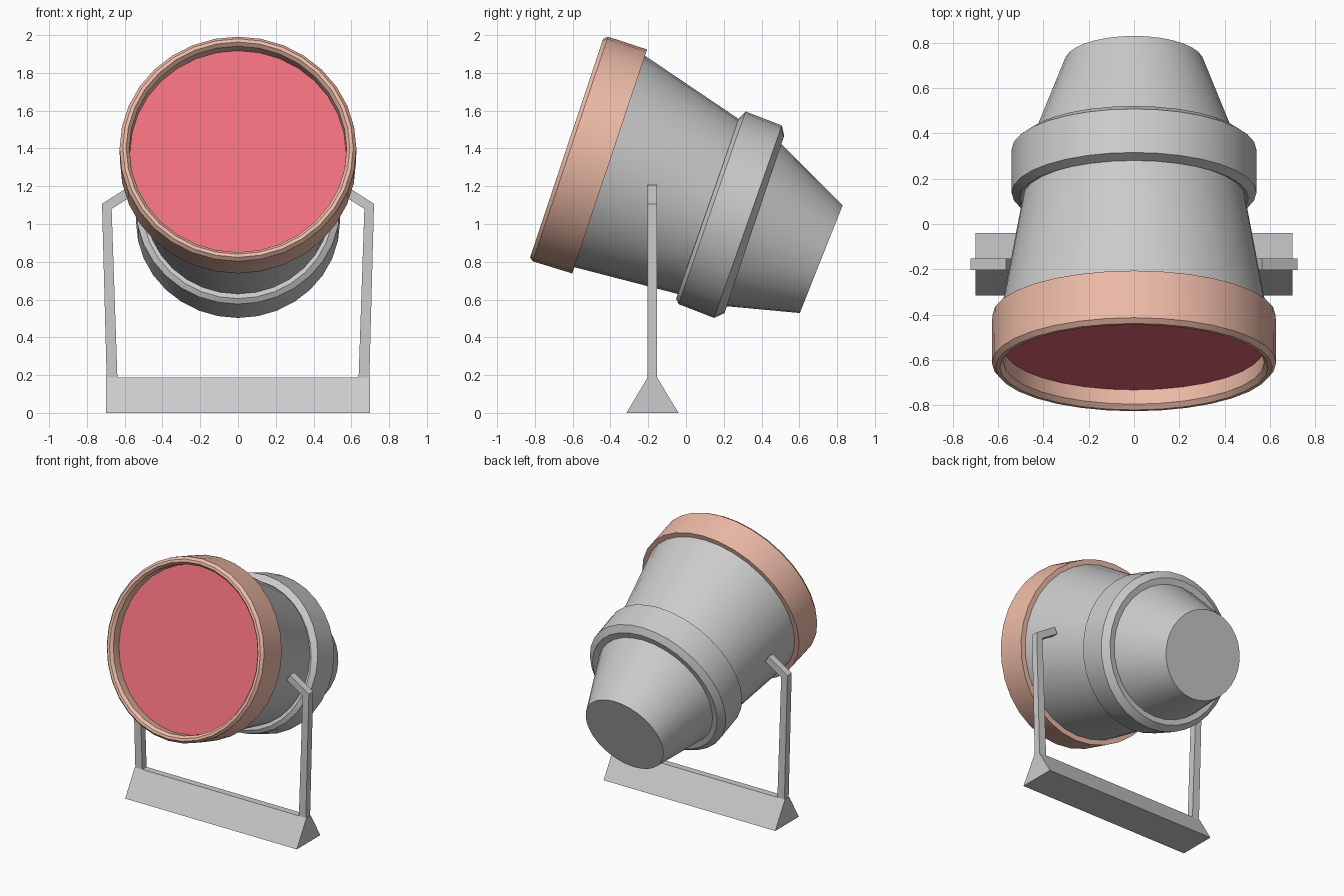
import bpy, bmesh
from math import sin, cos, pi, radians

if "Cube" in bpy.data.objects:
    bpy.data.objects.remove(bpy.data.objects["Cube"])

SIDES = 32


def material(name, color):
    m = bpy.data.materials.new(name)
    m.diffuse_color = (*color, 1)
    m.use_nodes = True
    m.node_tree.nodes["Principled BSDF"].inputs["Base Color"].default_value = m.diffuse_color
    return m


def finish(name, bm, mat=None, smooth=False):
    bmesh.ops.recalc_face_normals(bm, faces=bm.faces)
    me = bpy.data.meshes.new(name)
    bm.to_mesh(me)
    bm.free()
    ob = bpy.data.objects.new(name, me)
    bpy.context.collection.objects.link(ob)
    if mat:
        me.materials.append(mat)
    if smooth:
        bpy.ops.object.select_all(action='DESELECT')
        ob.select_set(True)
        bpy.context.view_layer.objects.active = ob
        bpy.ops.object.shade_smooth_by_angle(angle=radians(25))
    return ob


def loft(name, rings, mat=None, cap=False, closed=False):
    """Skin tilted circles given as (centre y, centre z, radius, tilt in degrees)."""
    bm = bmesh.new()
    loops = []
    for y, z, r, tilt in rings:
        t = radians(tilt)
        loops.append([bm.verts.new((r * cos(a), y + r * sin(a) * sin(t), z + r * sin(a) * cos(t)))
                      for a in (2 * pi * i / SIDES for i in range(SIDES))])
    pairs = list(zip(loops, loops[1:]))
    if closed:
        pairs.append((loops[-1], loops[0]))
    for a, b in pairs:
        for i in range(SIDES):
            j = (i + 1) % SIDES
            bm.faces.new((a[i], a[j], b[j], b[i]))
    if cap:
        bm.faces.new(loops[-1])
    return finish(name, bm, mat, smooth=True)


def prism(name, pts, start, end, place):
    """Extrude a 2D outline between two depths; place maps (u, v, depth) to xyz."""
    bm = bmesh.new()
    a, b = ([bm.verts.new(place(u, v, d)) for u, v in pts] for d in (start, end))
    bm.faces.new(a)
    bm.faces.new(b)
    for i in range(len(pts)):
        j = (i + 1) % len(pts)
        bm.faces.new((a[i], a[j], b[j], b[i]))
    return finish(name, bm)


copper = material("copper", (0.86, 0.50, 0.39))
red = material("red", (0.86, 0.16, 0.20))

# Lamp housing: front barrel, collar and rear cone ending in a flat cap
loft("housing", [
    (-0.404, 1.331, 0.590, 18.5), (0.119, 1.092, 0.490, 19.4),
    (0.114, 1.082, 0.505, 19.2), (0.138, 1.086, 0.540, 19.2),
    (0.328, 1.012, 0.540, 19.4), (0.362, 0.998, 0.496, 18.6),
    (0.356, 0.996, 0.455, 18.7), (0.716, 0.814, 0.307, 21.7)], cap=True)

# Bevelled rim around the lens
loft("front_rim", [
    (-0.404, 1.331, 0.585, 18.5), (-0.404, 1.331, 0.625, 18.5),
    (-0.612, 1.397, 0.627, 18.5), (-0.632, 1.402, 0.610, 18.5),
    (-0.632, 1.402, 0.592, 18.5), (-0.612, 1.396, 0.575, 18.5),
    (-0.545, 1.373, 0.572, 18.5)], copper, closed=True)

# Recessed red lens
loft("lens", [(-0.550, 1.375, 0.574, 18.5)], red, cap=True)

# Stand base: trapezoid bar across x
prism("stand_base", [(-0.315, 0), (-0.04, 0), (-0.153, 0.188), (-0.203, 0.188)],
      -0.70, 0.70, lambda u, v, d: (d, u, v))

# Bent arms on both sides
arm = [(0.638, 0.17), (0.695, 0.17), (0.72, 1.107), (0.565, 1.206), (0.54, 1.162), (0.669, 1.08)]
for side, s in (("left", -1), ("right", 1)):
    prism(side + "_arm", arm, -0.203, -0.153, lambda u, v, d: (s * u, d, v))
